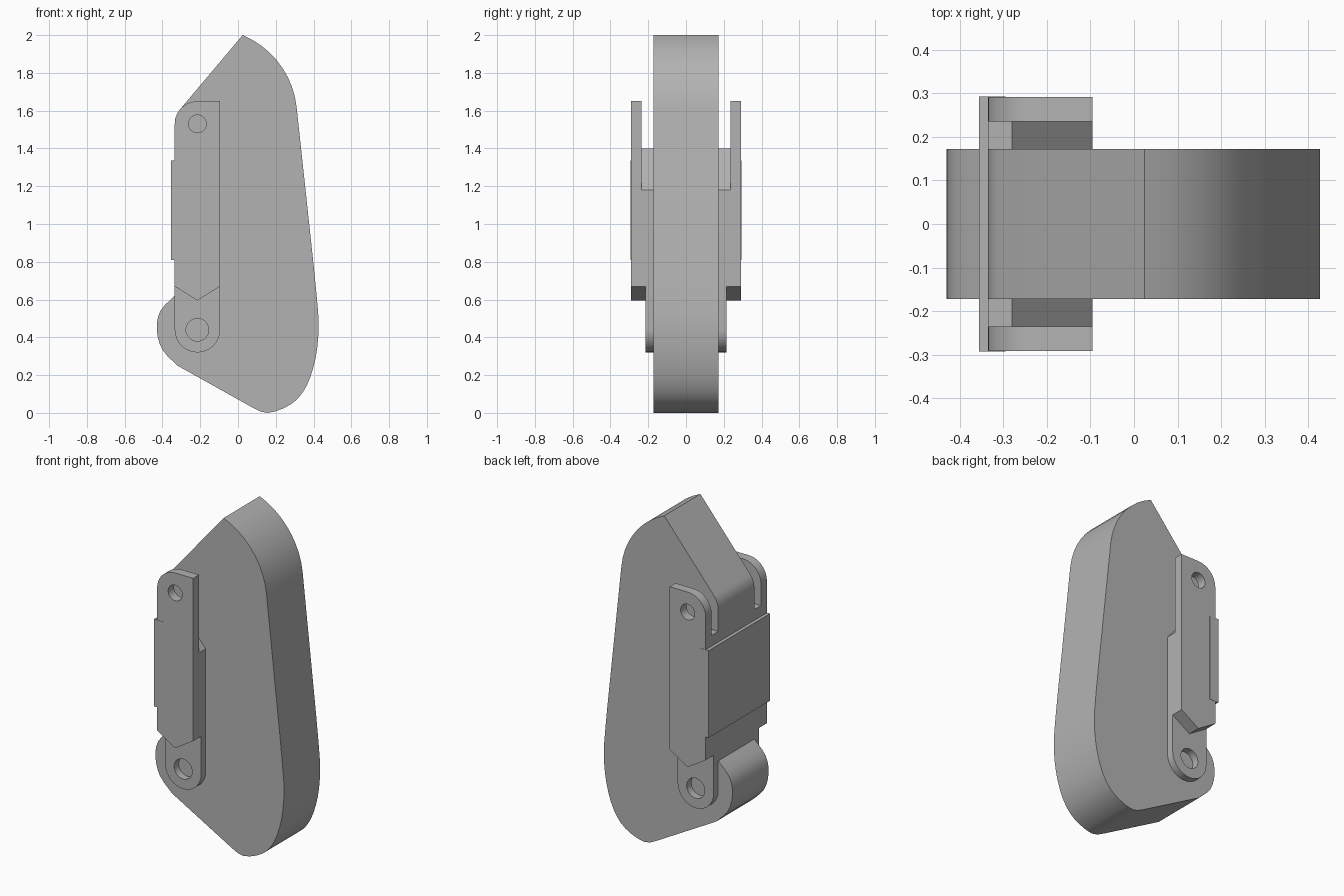
import bpy, bmesh
from math import cos, sin, radians
from mathutils import Vector

cube = bpy.data.objects.get("Cube")
if cube:
    bpy.data.objects.remove(cube, do_unlink=True)

grey = bpy.data.materials.new("plain_grey")
grey.use_nodes = True
COLOUR = (0.45, 0.45, 0.45, 1)
grey.diffuse_color = COLOUR
grey.node_tree.nodes["Principled BSDF"].inputs["Base Color"].default_value = COLOUR


def arc(cx, cz, r, start, end, n=10):
    angles = [radians(start + (end - start) * i / n) for i in range(n + 1)]
    return [(cx + r * cos(a), cz + r * sin(a)) for a in angles]


def spline(pts, n=3):
    """Smooth curve through the points."""
    out = []
    p = [Vector(q) for q in [pts[0]] + pts + [pts[-1]]]
    for a, b, c, d in zip(p, p[1:], p[2:], p[3:]):
        for i in range(n):
            t = i / n
            q = b + (c - a) * t / 2 + (2 * a - 5 * b + 4 * c - d) * t * t / 2
            q += (3 * b - a - 3 * c + d) * t ** 3 / 2
            out.append(tuple(q))
    return out + [pts[-1]]


def plate(name, loops, y0, y1):
    """Extrude a front outline, with optional holes, from y0 to y1."""
    curve = bpy.data.curves.new(name, 'CURVE')
    curve.dimensions = '2D'
    curve.fill_mode = 'BOTH'
    curve.extrude = abs(y1 - y0) / 2
    for loop in loops:
        s = curve.splines.new('POLY')
        s.points.add(len(loop) - 1)
        for pt, (x, z) in zip(s.points, loop):
            pt.co = (x, z, 0, 1)
        s.use_cyclic_u = True
    ob = bpy.data.objects.new(name, curve)
    bpy.context.collection.objects.link(ob)
    ob.location.y = (y0 + y1) / 2
    ob.rotation_euler.x = radians(90)
    bpy.ops.object.select_all(action='DESELECT')
    ob.select_set(True)
    bpy.context.view_layer.objects.active = ob
    bpy.ops.object.convert(target='MESH')
    ob = bpy.context.object
    bm = bmesh.new()
    bm.from_mesh(ob.data)
    bmesh.ops.remove_doubles(bm, verts=bm.verts, dist=0.0005)
    bmesh.ops.recalc_face_normals(bm, faces=bm.faces)
    bm.to_mesh(ob.data)
    bm.free()
    ob.data.materials.clear()
    ob.data.materials.append(grey)
    bpy.ops.object.shade_smooth_by_angle(angle=radians(30))
    return ob


LEFT, RIGHT, MID = -0.335, -0.095, -0.215
TOP_PIVOT, LOW_PIVOT = 1.53, 0.44

# Main body
body = arc(-0.153, 1.569, 0.466, 67.6, 6.3, 9)
body += spline([(0.40, 0.785), (0.42, 0.58), (0.427, 0.45), (0.411, 0.292), (0.363, 0.143),
                (0.284, 0.048), (0.156, 0.0), (0.061, 0.037)])
body += spline([(-0.32, 0.25), (-0.40, 0.334), (-0.43, 0.44), (-0.411, 0.54), (LEFT, 0.62)])
body += arc(MID, TOP_PIVOT, 0.12, 180, 140, 6)
plate("main_body", [body], -0.172, 0.172)

# Side brackets, the same on both faces
vee = [(RIGHT, 0.67), (MID, 0.595), (LEFT, 0.67)]
ramp = [(LEFT, 1.40), (-0.28, 1.40), (RIGHT, 1.18)]
low_hole = arc(MID, LOW_PIVOT, 0.06, 0, 350, 35)
top_hole = arc(MID, TOP_PIVOT, 0.047, 0, 350, 35)
for side, label in ((-1, "front"), (1, "back")):
    lug = ramp + arc(MID, LOW_PIVOT, 0.12, 360, 180, 16)
    plate(label + "_lower_lug", [lug, low_hole], side * 0.172, side * 0.215)
    plate(label + "_spacer", [ramp + vee], side * 0.215, side * 0.235)
    arm = vee + arc(MID, TOP_PIVOT, 0.12, 180, 90, 10) + [(RIGHT, 1.65)]
    plate(label + "_arm", [arm, top_hole], side * 0.235, side * 0.291)

# Cover plate across the bracket edges
cover = [(-0.355, 0.81), (-0.295, 0.81), (-0.295, 1.335), (-0.355, 1.335)]
plate("cover_plate", [cover], -0.2925, 0.2925)
